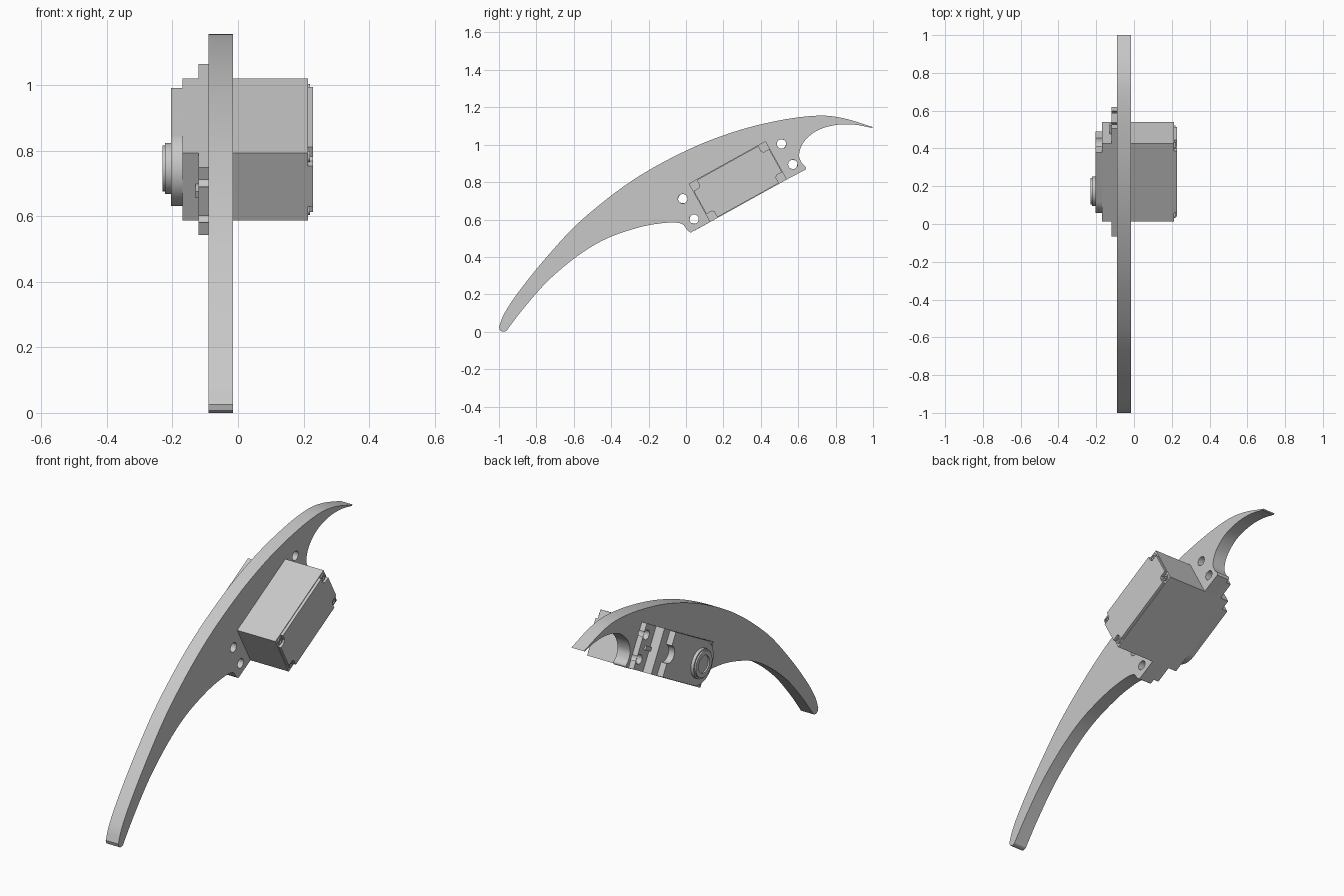
import bpy, bmesh
from math import radians, cos, sin, pi
from mathutils import Matrix, Vector

cube = bpy.data.objects.get("Cube")
if cube:
    bpy.data.objects.remove(cube, do_unlink=True)

grey = bpy.data.materials.new("plain grey")
grey.use_nodes = True
grey.diffuse_color = (0.58, 0.58, 0.58, 1)
grey.node_tree.nodes["Principled BSDF"].inputs["Base Color"].default_value = (0.58, 0.58, 0.58, 1)

# Profiles are drawn in the side plane (y, z) and extruded along x
SIDE = Matrix(((0, 0, 1, 0), (1, 0, 0, 0), (0, 1, 0, 0), (0, 0, 0, 1)))
TILT = Matrix.Translation((0.277, 0.803, 0)) @ Matrix.Rotation(radians(29), 4, 'Z')
FLAT = Matrix.Identity(4)


def plate(name, loops, x0, x1, frame=TILT):
    """Extrude an outline (first loop) with holes (other loops) from x0 to x1."""
    curve = bpy.data.curves.new(name, 'CURVE')
    curve.dimensions = '2D'
    curve.fill_mode = 'BOTH'
    curve.extrude = (x1 - x0) / 2
    for loop in loops:
        spline = curve.splines.new('POLY')
        spline.points.add(len(loop) - 1)
        for point, (u, v) in zip(spline.points, loop):
            point.co = (u, v, 0, 1)
        spline.use_cyclic_u = True
    temp = bpy.data.objects.new(name + " outline", curve)
    bpy.context.collection.objects.link(temp)
    deps = bpy.context.evaluated_depsgraph_get()
    mesh = bpy.data.meshes.new_from_object(temp.evaluated_get(deps))
    bpy.data.objects.remove(temp, do_unlink=True)
    mesh.transform(SIDE @ Matrix.Translation((0, 0, (x0 + x1) / 2)) @ frame)
    bm = bmesh.new()
    bm.from_mesh(mesh)
    bmesh.ops.remove_doubles(bm, verts=bm.verts, dist=1e-5)
    bmesh.ops.recalc_face_normals(bm, faces=bm.faces)
    bm.to_mesh(mesh)
    bm.free()
    mesh.materials.clear()
    mesh.materials.append(grey)
    obj = bpy.data.objects.new(name, mesh)
    bpy.context.collection.objects.link(obj)
    bpy.ops.object.select_all(action='DESELECT')
    obj.select_set(True)
    bpy.context.view_layer.objects.active = obj
    bpy.ops.object.shade_smooth_by_angle(angle=radians(30))
    return obj


def arc(u, v, r, start=0, end=360, n=32):
    full = abs(end - start) == 360
    steps = n if full else n + 1
    angles = [radians(start + (end - start) * i / n) for i in range(steps)]
    return [(u + r * cos(a), v + r * sin(a)) for a in angles]


def box(u0, v0, u1, v1):
    return [(u0, v0), (u1, v0), (u1, v1), (u0, v1)]


def smooth(points, n=6):
    """Pass a rounded line through the points."""
    p = [Vector(q) for q in points]
    p = [2 * p[0] - p[1]] + p + [2 * p[-1] - p[-2]]
    out = []
    for a, b, c, d in zip(p, p[1:], p[2:], p[3:]):
        for i in range(n):
            t = i / n
            out.append(0.5 * (2 * b + (c - a) * t + (2 * a - 5 * b + 4 * c - d) * t * t
                              + (3 * b - a - 3 * c + d) * t ** 3))
    return [tuple(q) for q in out] + [tuple(points[-1])]


def tilted(u, v):
    return tuple((TILT @ Vector((u, v, 0))).xy)


L, W = 0.235, 0.1175        # half length and half width of the motor body
HOLE_U, HOLE_V, HOLE_R = 0.302, 0.0624, 0.025

# Curved blade with an open pocket for the motor and four bolt holes
back_edge = smooth([(-1, 0.025), (-0.97, 0.1), (-0.89, 0.22), (-0.74, 0.405), (-0.555, 0.6),
                    (-0.285, 0.81), (0, 0.968), (0.26, 1.07), (0.5, 1.13), (0.7, 1.155),
                    (0.84, 1.142), (1, 1.094)])
hook = smooth([(0.992, 1.09), (0.9, 1.107), (0.8, 1.105), (0.7, 1.075), (0.63, 1.015),
               (0.605, 0.95), (0.617, 0.905), (0.64, 0.88), (0.638, 0.866)])
pocket = [tilted(u, v) for u, v in ((L, -W), (L, W), (-L, W), (-L, -W))]
belly = smooth([(0.025, 0.53), (0.005, 0.545), (-0.015, 0.572), (-0.05, 0.583), (-0.13, 0.58),
                (-0.25, 0.558), (-0.42, 0.5), (-0.57, 0.412), (-0.73, 0.28), (-0.86, 0.135),
                (-0.945, 0.025), (-0.96, 0.005), (-0.98, 0), (-0.995, 0.008)])
bolt_holes = [arc(*tilted(su * HOLE_U, sv * HOLE_V), HOLE_R) for su in (-1, 1) for sv in (-1, 1)]
plate("curved_blade", [back_edge + hook + pocket + belly] + bolt_holes, -0.09, -0.015, FLAT)

# Motor body and its end cap with notched corners
plate("motor_body", [box(-L, -W, L, W)], -0.17, 0.213)
a, b, n = L - 0.004, W - 0.004, 0.043
quarter = [(a, b - n), (a - n + 0.01, b - n), (a - n, b - n + 0.01), (a - n, b)]
cap = []
for su, sv in ((1, 1), (-1, 1), (-1, -1), (1, -1)):
    corner = [(su * u, sv * v) for u, v in quarter]
    cap += corner if su * sv > 0 else corner[::-1]
plate("end_cap", [cap], 0.213, 0.228)

# Cap screws and mounting ears, repeated by symmetry
for su, side in ((-1, "lower"), (1, "upper")):
    for sv, edge in ((-1, "under"), (1, "over")):
        plate(f"cap_screw_{side}_{edge}",
              [arc(su * (L - 0.025), sv * (W - 0.025), 0.017, n=20),
               arc(su * (L - 0.025), sv * (W - 0.025), 0.009, n=20)], 0.213, 0.219)
    ear = [(L, -W), (0.326, -W)]
    for v in (-HOLE_V, HOLE_V):
        ear += [(0.326, v - 0.012)] + arc(HOLE_U - 0.002, v, HOLE_R, -30, -330, 20) + [(0.326, v + 0.012)]
    ear += [(0.326, W), (L, W)]
    plate(f"mounting_ear_{side}", [[(su * u, v) for u, v in ear]], -0.12, -0.09)
    plate(f"ear_rib_{side}", [[(su * u, v) for u, v in box(L, -0.011, 0.285, 0.011)]], -0.13, -0.12)

# Raised gearbox lid: round around the shaft, with a scooped far end
SHAFT = -0.118
R = W - 0.002
lid = arc(SHAFT, 0, R, 90, 270) + [(0.18, -R)] + arc(0.18, 0, 0.045, 270, 90, 16) + [(0.18, R)]
plate("gearbox_lid", [lid], -0.205, -0.17)

# Output shaft collar with a recessed centre
plate("shaft_collar", [arc(SHAFT, 0, 0.078, n=40)], -0.222, -0.205)
plate("collar_rim", [arc(SHAFT, 0, 0.07, n=40), arc(SHAFT, 0, 0.046, n=40)], -0.23, -0.222)
